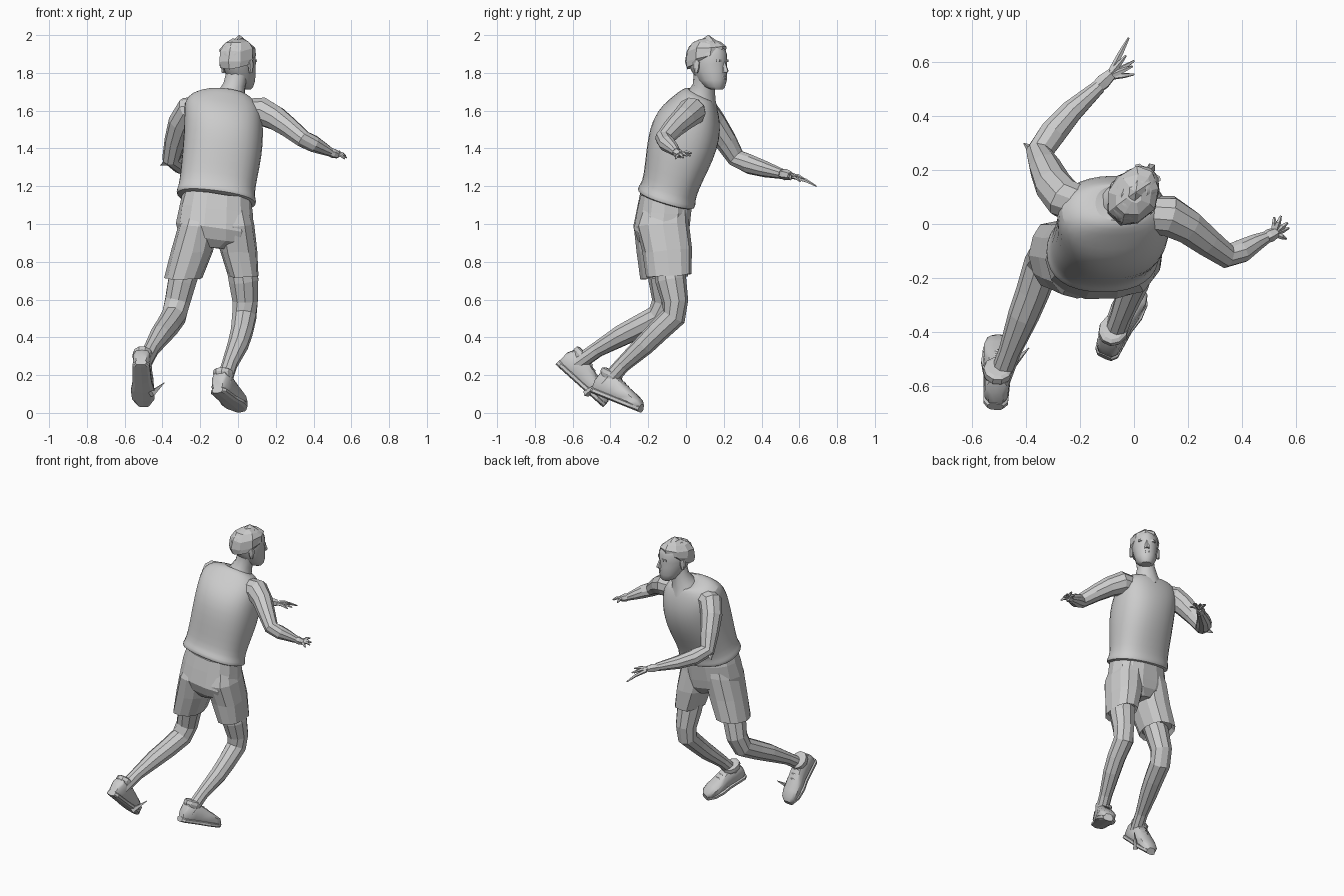
import bpy, bmesh, random
from math import sin, cos, pi, radians, copysign
from mathutils import Vector, Matrix

random.seed(4)


def loft(name, rings, mat=None, smooth=False, sub=0, jitter=0.0):
    """Skin a list of equal-length point rings and cap both ends."""
    bm = bmesh.new()
    rows = []
    for ring in rings:
        row = []
        for p in ring:
            p = Vector(p)
            if jitter:
                p += Vector([random.uniform(-jitter, jitter) for _ in range(3)])
            row.append(bm.verts.new(mat @ p if mat else p))
        rows.append(row)
    n = len(rows[0])
    for a, b in zip(rows, rows[1:]):
        for i in range(n):
            j = (i + 1) % n
            bm.faces.new((a[i], a[j], b[j], b[i]))
    bm.faces.new(rows[0])
    bm.faces.new(rows[-1])
    bmesh.ops.recalc_face_normals(bm, faces=bm.faces)
    me = bpy.data.meshes.new(name)
    bm.to_mesh(me)
    bm.free()
    ob = bpy.data.objects.new(name, me)
    bpy.context.collection.objects.link(ob)
    if sub:
        m = ob.modifiers.new("Subdivision", 'SUBSURF')
        m.levels = m.render_levels = sub
    if smooth:
        bpy.ops.object.select_all(action='DESELECT')
        ob.select_set(True)
        bpy.context.view_layer.objects.active = ob
        bpy.ops.object.shade_smooth_by_angle(angle=radians(40))
    return ob


def slab(c, rx, ry, sx=0.0, sy=0.0, n=12, power=1.0):
    """Level ring round c, sheared by slopes sx, sy; power < 1 squares it."""
    out = []
    for i in range(n):
        a = 2 * pi * i / n
        dx = rx * copysign(abs(cos(a)) ** power, cos(a))
        dy = ry * copysign(abs(sin(a)) ** power, sin(a))
        out.append((c[0] + dx, c[1] + dy, c[2] + sx * dx + sy * dy))
    return out


def limb(name, path, n=8, **kw):
    """Tube along (x, y, z, radius) stations."""
    pts = [Vector(p[:3]) for p in path]
    rings, side = [], Vector((1, 0.3, 0.2))
    for i, p in enumerate(pts):
        t = (pts[min(i + 1, len(pts) - 1)] - pts[max(i - 1, 0)]).normalized()
        side = (side - t * side.dot(t)).normalized()
        other = t.cross(side)
        r = path[i][3]
        rings.append([p + r * (side * cos(2 * pi * k / n) + other * sin(2 * pi * k / n))
                      for k in range(n)])
    return loft(name, rings, **kw)


# Tank top, leaning forward, with rolled hem
SX, SY = -0.13, -0.3
torso = [(-.115, -.105, 1.125, .195, .135, SY), (-.115, -.105, 1.13, .215, .155, SY),
         (-.115, -.1, 1.155, .215, .155, SY), (-.113, -.09, 1.18, .203, .143, SY),
         (-.1, -.065, 1.27, .206, .155, SY), (-.082, -.03, 1.39, .213, .178, SY),
         (-.075, -.0, 1.5, .213, .182, SY), (-.078, .03, 1.585, .212, .155, -.3),
         (-.08, .05, 1.645, .2, .118, -.25), (-.07, .065, 1.685, .145, .085, -.35),
         (-.05, .08, 1.69, .085, .065, -.5), (-.045, .08, 1.67, .07, .055, -.5)]
loft("tank_top", [slab(p[:3], p[3], p[4], SX, p[5], 16, 0.85) for p in torso],
     smooth=True, sub=1)

# Shorts: seat plus two flared legs
seat = [(-.11, -.11, 1.16, .18, .132), (-.115, -.115, 1.08, .193, .147),
        (-.12, -.13, .98, .206, .152), (-.122, -.125, .92, .195, .135), (-.125, -.12, .875, .08, .1)]
loft("shorts_seat", [slab(p[:3], p[3], p[4], SX, 0, 14, 0.85) for p in seat], jitter=.003)
left_short = [(-.19, -.115, 1.1, .09, .12), (-.21, -.13, 1.0, .105, .147), (-.243, -.125, .86, .112, .135),
              (-.29, -.115, .715, .099, .125), (-.29, -.115, .74, .08, .105)]
right_short = [(-.03, -.115, 1.1, .085, .12), (-.022, -.125, 1.0, .105, .14), (.003, -.1, .86, .1, .13),
               (.03, -.09, .725, .08, .12), (.03, -.09, .75, .068, .1)]
for name, rows in (("left_shorts_leg", left_short), ("right_shorts_leg", right_short)):
    loft(name, [slab(p[:3], p[3], p[4], 0, 0.08, 12, 0.85) for p in rows], jitter=.003)

# Legs
limb("left_leg", [(-.25, -.13, .84, .08), (-.295, -.12, .7, .078), (-.32, -.11, .59, .07),
                  (-.34, -.145, .51, .068), (-.375, -.25, .455, .063), (-.41, -.34, .41, .058),
                  (-.46, -.47, .335, .042), (-.505, -.59, .25, .042)], n=10)
limb("right_leg", [(.005, -.1, .84, .08), (.03, -.08, .7, .082), (.038, -.058, .59, .07),
                   (.033, -.065, .51, .066), (.02, -.15, .43, .06), (.0, -.22, .36, .056),
                   (-.045, -.335, .255, .042), (-.08, -.43, .15, .042)], n=10)

# Arms
limb("left_arm", [(-.19, .07, 1.605, .07), (-.26, .095, 1.6, .076), (-.3, .145, 1.535, .07),
                  (-.33, .21, 1.44, .06), (-.352, .265, 1.35, .05), (-.3, .34, 1.315, .052),
                  (-.23, .42, 1.29, .043), (-.13, .51, 1.265, .027)], n=10)
limb("right_arm", [(.05, .035, 1.595, .07), (.13, .03, 1.595, .077), (.2, -.01, 1.56, .066),
                   (.27, -.065, 1.51, .056), (.345, -.118, 1.45, .047), (.4, -.1, 1.425, .045),
                   (.45, -.07, 1.4, .034), (.49, -.05, 1.38, .024)], n=10)
limb("left_elbow_point", [(-.36, .26, 1.34, .03), (-.41, .3, 1.31, .002)], n=4)


# Hands: palm and tapered fingers
def hand(side, wrist, palm, tips, r=.03):
    w, p = Vector(wrist), Vector(palm)
    limb(side + "_palm", [(*w, r * .8), (*w.lerp(p, .5), r), (*p, r * .75)], n=6)
    for i, tip in enumerate(tips):
        t = Vector(tip)
        base = w.lerp(p, .85) + (t - p) * .15
        knuckle = base.lerp(t, .55) + Vector((0, 0, .008))
        limb(f"{side}_finger_{i + 1}", [(*base, .012), (*knuckle, .01), (*t, .004)], n=5)


hand("left", (-.145, .5, 1.267), (-.085, .555, 1.255),
     [(0, .555, 1.235), (-.005, .585, 1.25), (0, .605, 1.225), (-.03, .625, 1.24), (-.02, .69, 1.2)])
hand("right", (.48, -.055, 1.383), (.53, -.03, 1.365),
     [(.565, -.055, 1.345), (.575, -.015, 1.35), (.57, .005, 1.36), (.545, .03, 1.375), (.52, .025, 1.36)], .026)


# Shoes: built heel to toe along local y, then turned into place
def shoe(side, heel, toe, up):
    h = Vector(heel)
    f = Vector(toe) - h
    length = f.length
    f.normalize()
    s = f.cross(Vector(up)).normalized()
    u = s.cross(f)
    m = Matrix((s, f, u)).transposed().to_4x4()
    m.translation = h

    def section(y, w, low, high, n=10):
        out = []
        for k in range(n):
            a = 2 * pi * (k + .5) / n
            out.append((w * copysign(abs(cos(a)) ** .7, cos(a)), y * length,
                        (low + high) / 2 + (high - low) / 2 * copysign(abs(sin(a)) ** .7, sin(a))))
        return out

    upper = [(.01, .028, .02, .09), (.07, .045, .01, .13), (.28, .05, .01, .14),
             (.42, .05, .01, .128), (.6, .057, .01, .105), (.8, .058, .01, .083),
             (.93, .048, .01, .066), (1, .025, .015, .045)]
    sole = [(0, .03), (.06, .047), (.3, .05), (.45, .052), (.65, .065), (.85, .061), (1, .032)]
    loft(side + "_shoe", [section(*p) for p in upper], m, smooth=True)
    loft(side + "_sole", [section(y, w, .0, .035) for y, w in sole], m)
    # Padded collar and laces
    loft(side + "_collar", [slab((0, .23 * length, z), r, r * 1.15, 0, -.05, 10)
                            for z, r in ((.1, .045), (.125, .055), (.145, .053), (.152, .04))], m)
    for i in range(3):
        y, z = (.42 + .09 * i) * length, .132 - .012 * i
        loft(f"{side}_lace_{i + 1}", [slab((x, y, z - abs(x) * .4), .005, .006, n=4)
                                      for x in (-.03, 0, .03)], m)


shoe("left", (-.515, -.69, .255), (-.5, -.44, .03), (0.05, .7, .72))
shoe("right", (-.11, -.5, .105), (.015, -.245, .003), (0, .3, 1))
limb("left_loose_lace", [(-.46, -.53, .1, .02), (-.39, -.46, .16, .002)], n=4)

# Neck with sloping base
limb("neck", [(-.045, .07, 1.63, .1), (-.035, .082, 1.68, .076), (-.02, .095, 1.73, .06),
              (-.005, .1, 1.79, .06)], n=10, smooth=True)

# Head: local +y is the face, turned toward the right
HEAD = Matrix.Translation((.002, .11, 0)) @ Matrix.Rotation(radians(-32), 4, 'Z')
skull = [(.065, 1.712, .03, .033), (.05, 1.725, .055, .05), (.035, 1.76, .08, .067),
         (.015, 1.81, .1, .076), (.004, 1.85, .11, .083), (-.002, 1.9, .117, .084),
         (-.002, 1.94, .1, .072), (-.002, 1.97, .055, .045)]
loft("head", [slab((0, y, z), w, d, n=12) for y, z, d, w in skull], HEAD, smooth=True)
hair = [(-.03, 1.845, .09, .085, .3), (-.012, 1.88, .114, .092, .22), (-.008, 1.925, .112, .088, .1),
        (-.005, 1.96, .08, .066, 0), (0, 1.98, .03, .03, 0)]
loft("hair", [slab((0, y, z), w, d, 0, s, 9) for y, z, d, w, s in hair], HEAD, jitter=.006)
loft("hair_tuft", [slab((0, .01, 1.955), .055, .07, n=6), slab((0, .01, 2.0), .003, .003, n=6)], HEAD)

# Face
loft("nose", [slab((0, .112, 1.802), .018, .02, n=5), slab((0, .116, 1.812), .017, .018, n=5),
              slab((0, .104, 1.862), .008, .01, n=5)], HEAD)
for name, z, w in (("upper_lip", 1.782, .024), ("lower_lip", 1.768, .02)):
    loft(name, [slab((0, .104, z - .005), w, .01, n=6), slab((0, .104, z + .005), w, .012, n=6)], HEAD)
for sgn, side in ((-1, "left"), (1, "right")):
    loft(side + "_brow", [slab((sgn * .034, .094, z), .022, .014, 0, 0, 6) for z in (1.858, 1.872)], HEAD)
    loft(side + "_ear", [slab((sgn * .085, -.012, z), .011, d, n=6)
                         for z, d in ((1.8, .008), (1.825, .018), (1.855, .023), (1.868, .012))], HEAD)
